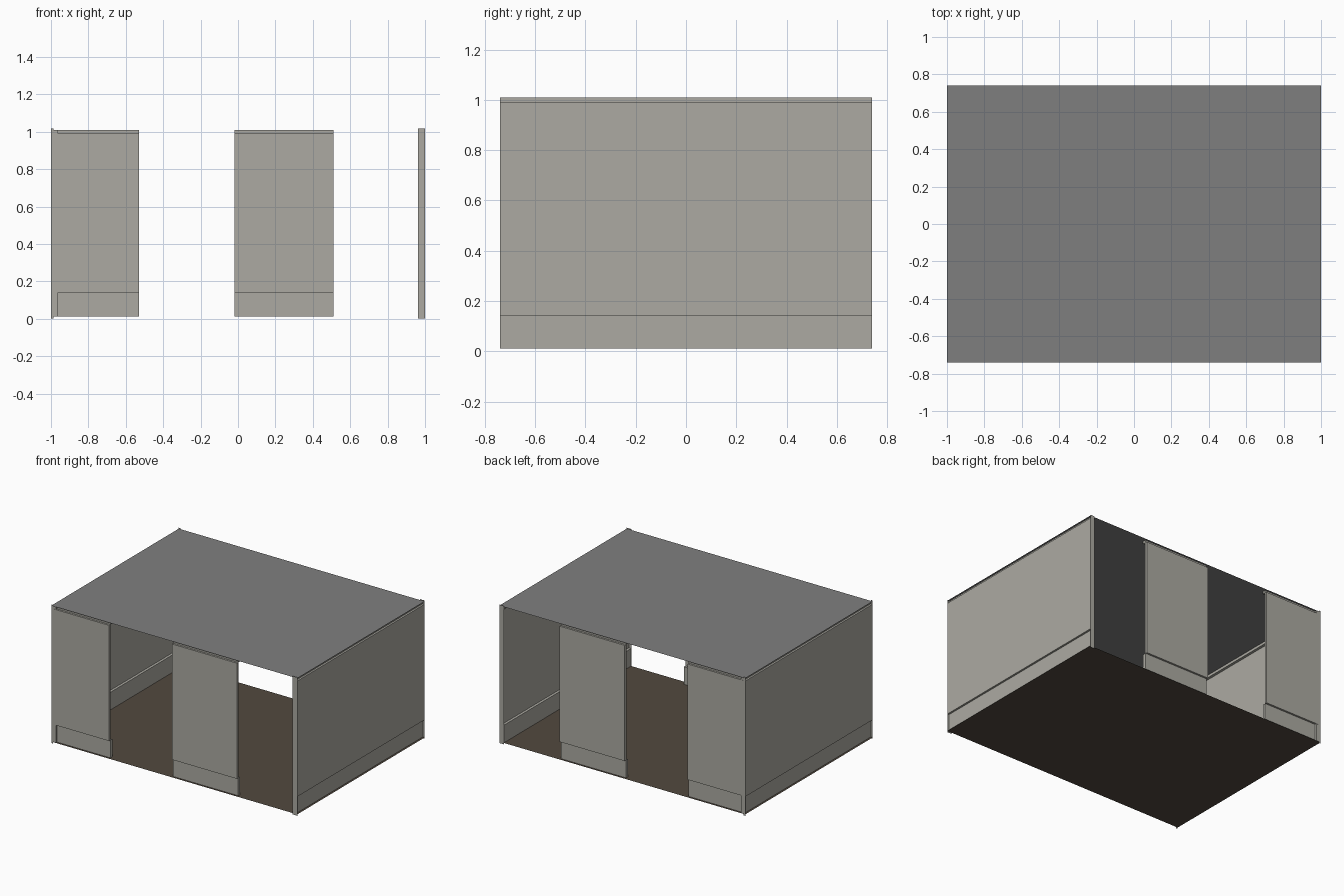
import bpy
import bmesh

if "Cube" in bpy.data.objects:
    bpy.data.objects.remove(bpy.data.objects["Cube"])


def material(name, rgb):
    m = bpy.data.materials.new(name)
    m.diffuse_color = (*rgb, 1)
    m.use_nodes = True
    m.node_tree.nodes["Principled BSDF"].inputs["Base Color"].default_value = m.diffuse_color
    return m


WALL = material("warm grey plaster", (0.413, 0.402, 0.361))
ROOF = material("roof grey", (0.212, 0.212, 0.212))
FLOOR = material("floor brown", (0.084, 0.067, 0.050))


def finish(name, bm, mat):
    me = bpy.data.meshes.new(name)
    bm.to_mesh(me)
    bm.free()
    me.materials.append(mat)
    ob = bpy.data.objects.new(name, me)
    bpy.context.collection.objects.link(ob)
    return ob


def box(name, x, y, z, mat):
    bm = bmesh.new()
    x, y, z = sorted(x), sorted(y), sorted(z)
    bmesh.ops.create_cube(bm, size=1)
    for v in bm.verts:
        v.co = [r[0] if c < 0 else r[1] for r, c in zip((x, y, z), v.co)]
    return finish(name, bm, mat)


def sheet(name, corners, mat):
    bm = bmesh.new()
    bm.faces.new([bm.verts.new(c) for c in corners])
    return finish(name, bm, mat)


HX, HY = 1.0, 0.74
BANDS = {  # depth from the outer face, height range
    "panel": ((0.0, 0.018), (0.14, 0.99)),
    "baseboard": ((0.014, 0.037), (0.011, 0.14)),
    "crown": ((0.014, 0.037), (0.99, 1.009)),
}

# floor and roof sheets
for name, z, mat in (("floor", 0.01, FLOOR), ("roof", 1.01, ROOF)):
    sheet(name, [(-HX, -HY, z), (HX, -HY, z), (HX, HY, z), (-HX, HY, z)], mat)

# side walls, with full-height end caps
for s, side in ((-1, "left"), (1, "right")):
    for band, (d, z) in BANDS.items():
        box(f"{side}_wall_{band}", [s * (HX - k) for k in d], (-HY + 0.001, HY - 0.001), z, WALL)
    for t, end in ((-1, "front"), (1, "back")):
        w = 0.037 if s > 0 else 0.014
        a, b = sorted((s * HX, s * (HX - w)))
        y = t * HY
        pts = [(a, y, 0), (b, y, 0), (b, y, 1.017), (a, y, 1.017)]
        sheet(f"{side}_{end}_end_cap", pts if t < 0 else pts[::-1], WALL)

# front and back wall segments, between the openings
for t, end in ((-1, "front"), (1, "back")):
    for part, x0, x1 in (("corner", -0.985, -0.53), ("middle", -0.02, 0.51)):
        for band, (d, z) in BANDS.items():
            box(f"{end}_{part}_{band}", (x0, x1), [t * (HY - k) for k in d], z, WALL)
